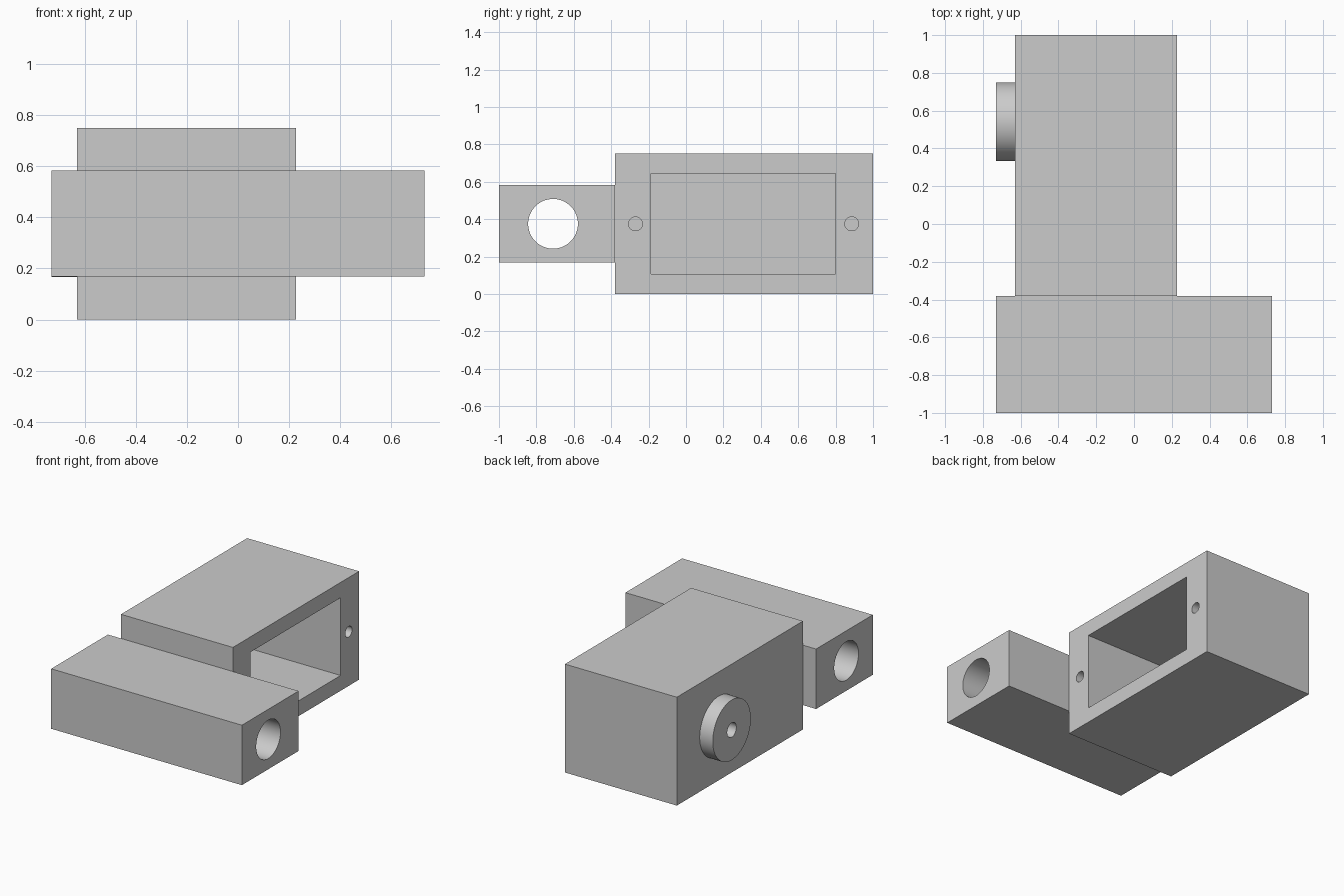
import bpy
import math

old = bpy.data.objects.get("Cube")
if old:
    bpy.data.objects.remove(old, do_unlink=True)

grey = bpy.data.materials.new("light grey")
grey.use_nodes = True
COLOR = (0.6, 0.6, 0.6, 1)
grey.diffuse_color = COLOR
grey.node_tree.nodes["Principled BSDF"].inputs["Base Color"].default_value = COLOR

MID_Z = 0.375


def finish(name):
    ob = bpy.context.object
    ob.name = name
    ob.data.materials.append(grey)
    return ob


def box(name, xs, ys, zs):
    spans = (xs, ys, zs)
    bpy.ops.mesh.primitive_cube_add(size=1, location=[(a + b) / 2 for a, b in spans])
    bpy.context.object.scale = [b - a for a, b in spans]
    bpy.ops.object.transform_apply(location=False, rotation=False, scale=True)
    return finish(name)


def rod(name, x0, x1, y, radius):
    """Cylinder lying along x at mid height."""
    bpy.ops.mesh.primitive_cylinder_add(
        vertices=64, radius=radius, depth=x1 - x0,
        location=((x0 + x1) / 2, y, MID_Z), rotation=(0, math.pi / 2, 0))
    return finish(name)


def cut(target, cutters):
    """Subtract the cutters, then smooth only the round walls."""
    for c in cutters:
        c.hide_render = True
        mod = target.modifiers.new("cut", "BOOLEAN")
        mod.operation = "DIFFERENCE"
        mod.solver = "EXACT"
        mod.object = c
        bpy.ops.object.select_all(action="DESELECT")
        bpy.context.view_layer.objects.active = target
        target.select_set(True)
        bpy.ops.object.modifier_apply(modifier=mod.name)
        bpy.data.objects.remove(c, do_unlink=True)
    bpy.ops.object.shade_smooth_by_angle(angle=math.radians(30))


# Housing: open pocket and two blind screw holes on the +x side
housing = box("housing", (-0.63, 0.227), (-0.38, 1), (0, 0.75))
cut(housing, [
    box("pocket_cutter", (-0.53, 0.4), (-0.187, 0.798), (0.106, 0.644)),
    rod("front_screw_cutter", -0.1, 0.4, -0.27, 0.037),
    rod("back_screw_cutter", -0.1, 0.4, 0.886, 0.037),
])

# Cross block with a bore along its whole length
block = box("cross_block", (-0.73, 0.73), (-1, -0.38), (0.168, 0.583))
cut(block, [rod("bore_cutter", -1, 1, -0.711, 0.133)])

# Round boss with a small centre hole on the -x side
boss = rod("boss", -0.73, -0.63, 0.542, 0.208)
cut(boss, [rod("boss_hole_cutter", -0.9, -0.5, 0.542, 0.05)])
